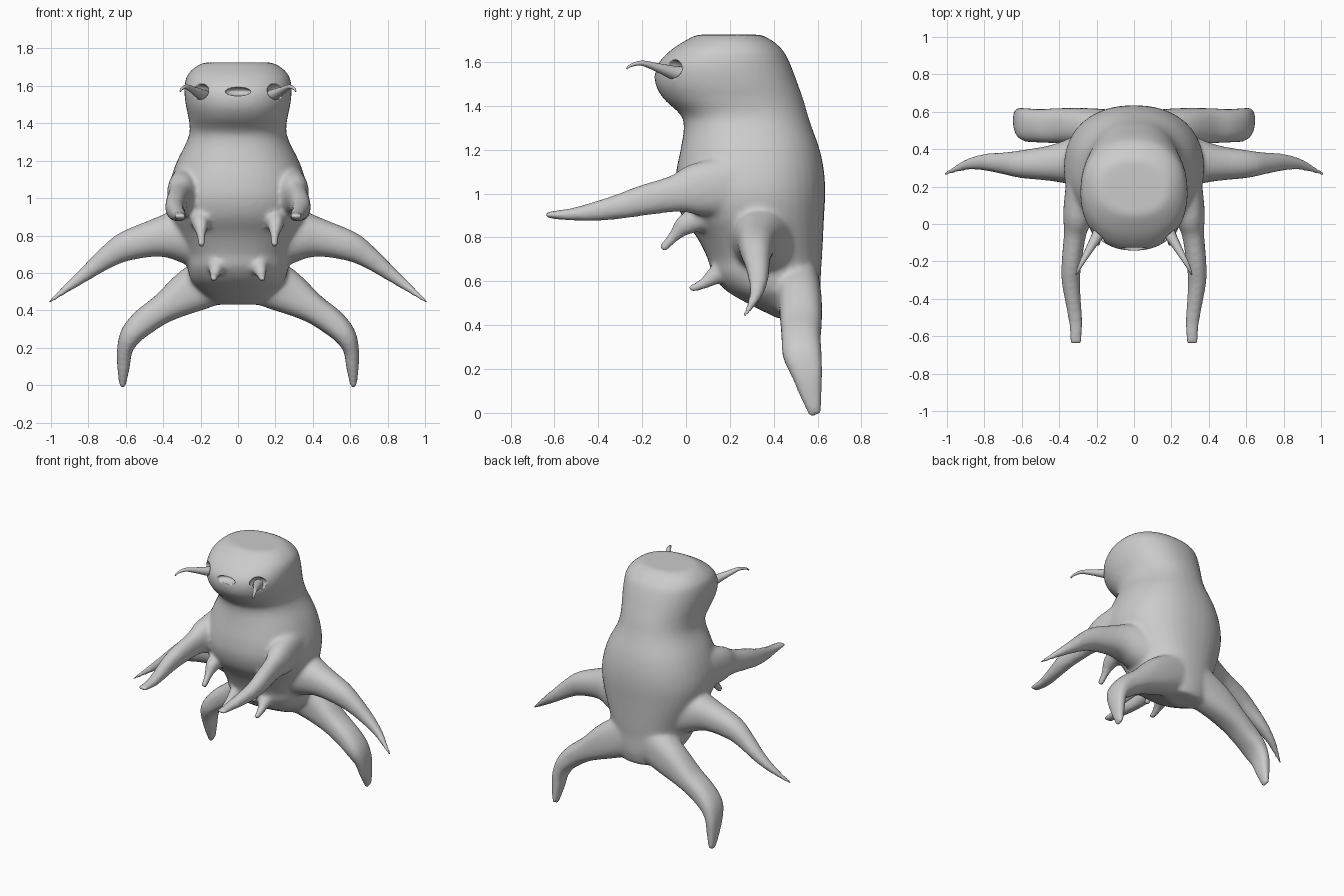
import bpy, bmesh, math
from mathutils import Vector

if "Cube" in bpy.data.objects:
    bpy.data.objects.remove(bpy.data.objects["Cube"])

skin = bpy.data.materials.new("pale grey skin")
skin.use_nodes = True
skin.diffuse_color = (0.6, 0.6, 0.6, 1)
skin.node_tree.nodes["Principled BSDF"].inputs["Base Color"].default_value = (0.6, 0.6, 0.6, 1)


def smooth_stations(pts, steps=4):
    """Catmull-Rom interpolation of stations of any length."""
    out = []
    for i in range(len(pts) - 1):
        p0, p1 = pts[max(i - 1, 0)], pts[i]
        p2, p3 = pts[i + 1], pts[min(i + 2, len(pts) - 1)]
        for k in range(steps):
            t = k / steps
            out.append([b + 0.5 * t * (c - a + t * (2 * a - 5 * b + 4 * c - d
                        + t * (3 * (b - c) + d - a)))
                        for a, b, c, d in zip(p0, p1, p2, p3)])
    return out + [list(pts[-1])]


def loft(bm, stations, axis, side=1, power=2.2, sides=24, flat=False):
    """Closed tube through (x, y, z, half size along axis, other half size)."""
    st = smooth_stations(stations)
    centres = [Vector((side * s[0], s[1], s[2])) for s in st]
    rings = []
    for i, s in enumerate(st):
        tangent = centres[min(i + 1, len(st) - 1)] - centres[max(i - 1, 0)]
        if flat:
            tangent = Vector((0, 0, 1))
        u = (axis - tangent * axis.dot(tangent) / tangent.length_squared).normalized()
        v = tangent.cross(u).normalized()
        ring = []
        for k in range(sides):
            a = math.tau * k / sides
            c, n = math.cos(a), math.sin(a)
            pu = math.copysign(abs(c) ** (2 / power), c) * max(s[3], 0.003)
            pv = math.copysign(abs(n) ** (2 / power), n) * max(s[4], 0.003)
            ring.append(bm.verts.new(centres[i] + u * pu + v * pv))
        rings.append(ring)
    faces = [bm.faces.new(rings[0][::-1]), bm.faces.new(rings[-1])]
    for r, q in zip(rings, rings[1:]):
        for k in range(sides):
            j = (k + 1) % sides
            faces.append(bm.faces.new((r[k], r[j], q[j], q[k])))
    bmesh.ops.recalc_face_normals(bm, faces=faces)


def finish(bm, name):
    mesh = bpy.data.meshes.new(name)
    bm.to_mesh(mesh)
    bm.free()
    mesh.materials.append(skin)
    obj = bpy.data.objects.new(name, mesh)
    bpy.context.collection.objects.link(obj)
    mesh.shade_smooth()
    return obj


X, Y = Vector((1, 0, 0)), Vector((0, 1, 0))

# Torso and head: height, half width, front y, back y
torso = [(0.43, 0.13, 0.42, 0.59), (0.5, 0.2, 0.28, 0.61), (0.56, 0.25, 0.18, 0.615),
         (0.63, 0.27, 0.12, 0.615), (0.7, 0.28, 0.10, 0.62), (0.8, 0.32, 0.05, 0.625),
         (0.9, 0.36, -0.02, 0.63), (1.0, 0.375, -0.05, 0.635), (1.1, 0.36, -0.045, 0.63),
         (1.2, 0.325, -0.025, 0.61), (1.3, 0.275, -0.01, 0.575), (1.36, 0.258, -0.025, 0.555),
         (1.43, 0.265, -0.10, 0.535), (1.5, 0.28, -0.14, 0.51), (1.58, 0.287, -0.135, 0.48),
         (1.65, 0.275, -0.075, 0.445), (1.7, 0.23, 0.0, 0.39), (1.725, 0.18, 0.05, 0.34)]
body = bmesh.new()
loft(body, [(0, (f + b) / 2, z, w, (b - f) / 2) for z, w, f, b in torso], X,
     power=2.25, sides=40, flat=True)

# Limbs and belly nubs, one list per kind
arm = [(0.28, 0.25, 1.04, 0.08, 0.14), (0.3, 0.05, 1.02, 0.08, 0.12),
       (0.315, -0.05, 1.0, 0.06, 0.085), (0.333, -0.2, 0.968, 0.054, 0.07),
       (0.338, -0.3, 0.942, 0.05, 0.058), (0.325, -0.42, 0.918, 0.042, 0.044),
       (0.311, -0.53, 0.905, 0.038, 0.028), (0.31, -0.64, 0.903, 0.032, 0.015)]
wing_limb = [(0.2, 0.36, 0.79, 0.15, 0.17), (0.33, 0.335, 0.8, 0.125, 0.135),
             (0.45, 0.325, 0.785, 0.095, 0.1), (0.6, 0.32, 0.742, 0.075, 0.08),
             (0.7, 0.325, 0.683, 0.058, 0.06), (0.8, 0.33, 0.607, 0.045, 0.042),
             (0.9, 0.315, 0.53, 0.029, 0.026), (1.015, 0.265, 0.44, 0.01, 0.009)]
leg = [(0.1, 0.5, 0.58, 0.11, 0.14), (0.25, 0.52, 0.505, 0.1, 0.12),
       (0.4, 0.525, 0.41, 0.095, 0.08), (0.5, 0.525, 0.34, 0.09, 0.072),
       (0.57, 0.53, 0.27, 0.09, 0.06), (0.605, 0.55, 0.19, 0.075, 0.042),
       (0.612, 0.567, 0.1, 0.055, 0.034), (0.618, 0.59, -0.012, 0.03, 0.016)]
upper_nub = [(0.2, 0.1, 0.9, 0.06, 0.06), (0.2, 0.0, 0.86, 0.045, 0.05),
             (0.197, -0.05, 0.81, 0.027, 0.029), (0.195, -0.11, 0.745, 0.02, 0.02)]
lower_nub = [(0.1, 0.24, 0.68, 0.07, 0.07), (0.115, 0.14, 0.63, 0.045, 0.045),
             (0.125, 0.08, 0.59, 0.027, 0.026), (0.13, 0.015, 0.562, 0.018, 0.017)]
for side in (-1, 1):
    loft(body, arm, X, side)
    loft(body, wing_limb, Y, side)
    loft(body, leg, Y, side, power=2.5)
    loft(body, upper_nub, X, side)
    loft(body, lower_nub, X, side)
creature = finish(body, "body")

# Fuse the parts into one soft skin
remesh = creature.modifiers.new("fuse", "REMESH")
remesh.mode = "VOXEL"
remesh.voxel_size = 0.013
remesh.use_smooth_shade = True
soften = creature.modifiers.new("soften", "SMOOTH")
soften.factor = 0.5
soften.iterations = 10


def cutter(name, location, radii):
    bm = bmesh.new()
    bmesh.ops.create_uvsphere(bm, u_segments=20, v_segments=12, radius=1)
    bmesh.ops.scale(bm, vec=radii, verts=bm.verts)
    bmesh.ops.translate(bm, vec=location, verts=bm.verts)
    obj = finish(bm, name)
    obj.hide_render = True
    obj.hide_viewport = True
    cut = creature.modifiers.new(name, "BOOLEAN")
    cut.operation = "DIFFERENCE"
    cut.solver = "EXACT"
    cut.object = obj


# Mouth slit, eye sockets and the curved horns growing from them
cutter("mouth_cutter", (0, -0.14, 1.57), (0.07, 0.05, 0.024))
horn = [(0.165, 0.02, 1.54, 0.036, 0.036), (0.19, -0.05, 1.55, 0.032, 0.032),
        (0.235, -0.13, 1.575, 0.022, 0.02), (0.275, -0.2, 1.595, 0.014, 0.012),
        (0.3, -0.25, 1.585, 0.008, 0.007), (0.308, -0.27, 1.57, 0.004, 0.004)]
for side, label in ((-1, "right"), (1, "left")):
    cutter(label + "_eye_cutter", (side * 0.21, -0.07, 1.57), (0.06, 0.06, 0.045))
    bm = bmesh.new()
    loft(bm, horn, X, side, power=2, sides=12)
    finish(bm, label + "_horn")
